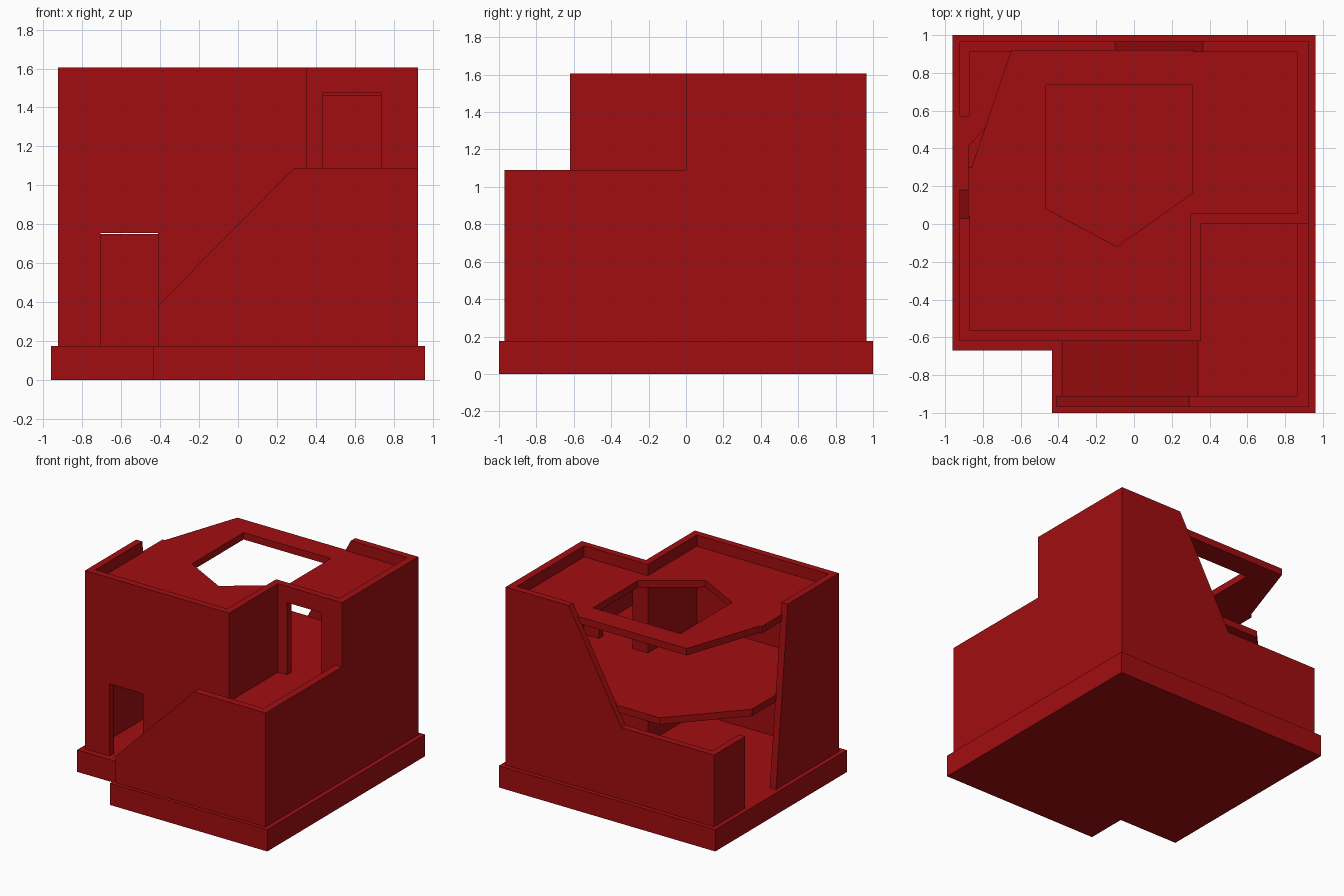
import bpy, bmesh, math
from mathutils import Vector

old = bpy.data.objects.get("Cube")
if old:
    bpy.data.objects.remove(old, do_unlink=True)

red = bpy.data.materials.new("brick_red")
red.use_nodes = True
colour = (0.36, 0.004, 0.005, 1)
red.diffuse_color = colour
red.node_tree.nodes["Principled BSDF"].inputs["Base Color"].default_value = colour

# Ways to place a 2D profile point (a, b) at depth d
PLACE = {
    "x": lambda a, b, d: Vector((d, a, b)),
    "y": lambda a, b, d: Vector((a, d, b)),
    "z": lambda a, b, d: Vector((a, b, d)),
}


def prism(name, profile, axis, low, high):
    """Extrude a flat profile along one axis."""
    bm = bmesh.new()
    place = PLACE[axis]
    face = bm.faces.new([bm.verts.new(place(a, b, low)) for a, b in profile])
    grown = bmesh.ops.extrude_face_region(bm, geom=[face])["geom"]
    tops = [v for v in grown if isinstance(v, bmesh.types.BMVert)]
    bmesh.ops.translate(bm, verts=tops, vec=place(0, 0, high - low))
    bmesh.ops.recalc_face_normals(bm, faces=bm.faces)
    mesh = bpy.data.meshes.new(name)
    bm.to_mesh(mesh)
    bm.free()
    mesh.materials.append(red)
    obj = bpy.data.objects.new(name, mesh)
    bpy.context.collection.objects.link(obj)
    return obj


def rect(a0, a1, b0, b1):
    return [(a0, b0), (a1, b0), (a1, b1), (a0, b1)]


def cut(target, name, profile, axis, low, high):
    """Subtract a hidden prism from the target."""
    cutter = prism(name, profile, axis, low, high)
    cutter.hide_render = True
    cutter.hide_viewport = True
    mod = target.modifiers.new(name, "BOOLEAN")
    mod.operation = "DIFFERENCE"
    mod.solver = "EXACT"
    mod.object = cutter


GROUND, UPPER, ROOF, TOP = 0.175, 0.895, 1.515, 1.605
SLAB = 0.055

# Foundation with a notch beside the ramp
prism("foundation", [(-0.96, -0.67), (-0.435, -0.67), (-0.435, -1), (0.96, -1),
                     (0.96, 1), (-0.96, 1)], "z", 0, GROUND)

# Main L-shaped walls, hollowed out
walls = prism("main_walls", [(-0.925, -0.62), (0.355, -0.62), (0.355, 0), (0.925, 0),
                             (0.925, 0.965), (-0.925, 0.965)], "z", GROUND, TOP)
cut(walls, "room_cutter", [(-0.87, -0.565), (0.3, -0.565), (0.3, 0.055), (0.865, 0.055),
                           (0.865, 0.91), (-0.87, 0.91)], "z", 0.1, 1.7)

# Doorways
cut(walls, "front_door_cutter", rect(-0.705, -0.41, 0.1, 0.755), "y", -0.7, -0.5)
cut(walls, "terrace_door_cutter", rect(0.435, 0.735, UPPER, 1.475), "y", -0.1, 0.1)

# Broken back and side walls
cut(walls, "back_break_cutter", [(0.417, 1.7), (-0.1, 0.75), (-1.1, 0.75), (-1.1, 1.7)],
    "y", 0.89, 1.1)
cut(walls, "side_break_cutter", [(0.188, 0.1), (0.57, 0.1), (0.57, 0.75), (1.1, 0.75),
                                 (1.1, 1.7), (0.02, 1.7)], "x", -1.1, -0.8)

# Upper floor and roof, both with a broken corner
prism("upper_floor", [(-0.88, -0.575), (0.31, -0.575), (0.31, 0.045), (0.875, 0.045),
                      (0.875, 0.92), (-0.41, 0.92), (-0.875, 0.415)],
      "z", UPPER - SLAB, UPPER)
roof = prism("roof", [(-0.88, -0.575), (0.31, -0.575), (0.31, 0.045), (0.875, 0.045),
                      (0.875, 0.92), (-0.65, 0.92), (-0.86, 0.3), (-0.88, 0.3)],
             "z", ROOF - SLAB, ROOF)
cut(roof, "roof_hole_cutter", [(-0.465, 0.735), (0.31, 0.735), (0.31, 0.165),
                               (-0.09, -0.12), (-0.465, 0.08)], "z", 1.3, 1.7)

# Terrace parapet that slopes down along the ramp
parapet = prism("terrace_walls", [(-0.41, GROUND), (0.925, GROUND), (0.925, 1.09),
                                  (0.29, 1.09), (-0.41, 0.385)], "y", -0.97, 0)
cut(parapet, "terrace_cutter", rect(-1, 0.865, -0.91, 0.2), "z", 0.1, 1.3)

# Ramp and terrace under it
rise = UPPER - GROUND
prism("ramp", [(-0.38, GROUND), (0.87, GROUND), (0.87, UPPER), (-0.38 + rise, UPPER)],
      "y", -0.915, -0.615)
prism("terrace_floor", rect(0.35, 0.87, -0.615, 0.005), "z", UPPER - SLAB, UPPER)
